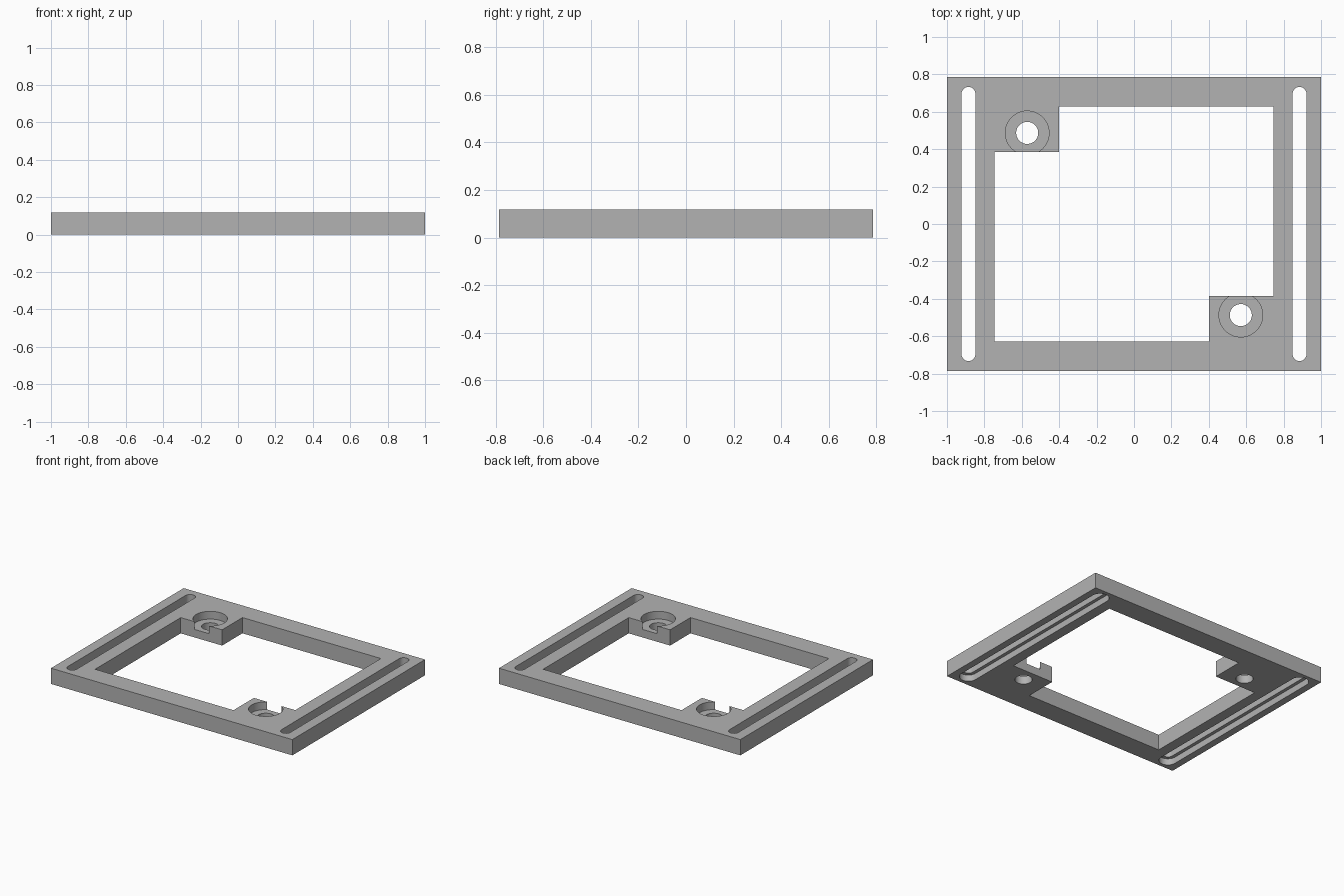
import bpy, bmesh, math

cube = bpy.data.objects.get("Cube")
if cube:
    bpy.data.objects.remove(cube, do_unlink=True)

HALF_X, HALF_Y, HEIGHT = 1.0, 0.785, 0.118
OVER = 0.05  # how far cutters reach past a face

grey = bpy.data.materials.new("plain_grey")
grey.use_nodes = True
colour = (0.45, 0.45, 0.45, 1)
grey.diffuse_color = colour
grey.node_tree.nodes["Principled BSDF"].inputs["Base Color"].default_value = colour


def prism(name, outline, z0, z1):
    """Extrude a counter-clockwise outline from z0 to z1."""
    bm = bmesh.new()
    base = bm.faces.new([bm.verts.new((x, y, z0)) for x, y in outline])
    top = bmesh.ops.extrude_face_region(bm, geom=[base])["geom"]
    verts = [v for v in top if isinstance(v, bmesh.types.BMVert)]
    bmesh.ops.translate(bm, vec=(0, 0, z1 - z0), verts=verts)
    bmesh.ops.recalc_face_normals(bm, faces=bm.faces)
    mesh = bpy.data.meshes.new(name)
    bm.to_mesh(mesh)
    bm.free()
    mesh.materials.append(grey)
    obj = bpy.data.objects.new(name, mesh)
    bpy.context.collection.objects.link(obj)
    return obj


def slot(cx, cy, radius, half_len=0.0, steps=24):
    """Stadium outline along y; a plain circle when half_len is zero."""
    points = []
    for sign in (1, -1):
        last = steps if half_len else steps - 1
        for i in range(last + 1):
            a = math.pi * i / steps + (0 if sign > 0 else math.pi)
            points.append((cx + radius * math.cos(a),
                           cy + sign * half_len + radius * math.sin(a)))
    return points


# Rectangular plate
frame = prism("mounting_frame",
              [(-HALF_X, -HALF_Y), (HALF_X, -HALF_Y), (HALF_X, HALF_Y), (-HALF_X, HALF_Y)],
              0, HEIGHT)

# Window that leaves a tab in two opposite corners
ix, iy, tx, ty = 0.745, 0.627, 0.402, 0.386
half = [(-ix, -iy), (tx, -iy), (tx, -ty), (ix, -ty)]
window = half + [(-x, -y) for x, y in half]
cutters = [prism("window_cutter", window, -OVER, HEIGHT + OVER)]

for side in (-1, 1):
    # Long slot with a wider groove underneath
    x = side * 0.885
    cutters.append(prism("slot_cutter", slot(x, 0, 0.037, 0.696), -OVER, HEIGHT + OVER))
    cutters.append(prism("groove_cutter", slot(x, 0, 0.062, 0.696), -OVER, 0.048))
    # Screw hole with a counterbore on top of the tab
    hx, hy = side * 0.571, -side * 0.487
    cutters.append(prism("hole_cutter", slot(hx, hy, 0.059), -OVER, HEIGHT + OVER))
    cutters.append(prism("counterbore_cutter", slot(hx, hy, 0.117), 0.06, HEIGHT + OVER))

# Cut everything out, then drop the cutters
bpy.ops.object.select_all(action="DESELECT")
bpy.context.view_layer.objects.active = frame
frame.select_set(True)
for cutter in cutters:
    cutter.hide_render = True
    mod = frame.modifiers.new("cut", "BOOLEAN")
    mod.operation, mod.solver, mod.object = "DIFFERENCE", "EXACT", cutter
    bpy.ops.object.modifier_apply(modifier=mod.name)
    bpy.data.objects.remove(cutter, do_unlink=True)

bpy.ops.object.shade_smooth_by_angle(angle=math.radians(30))
